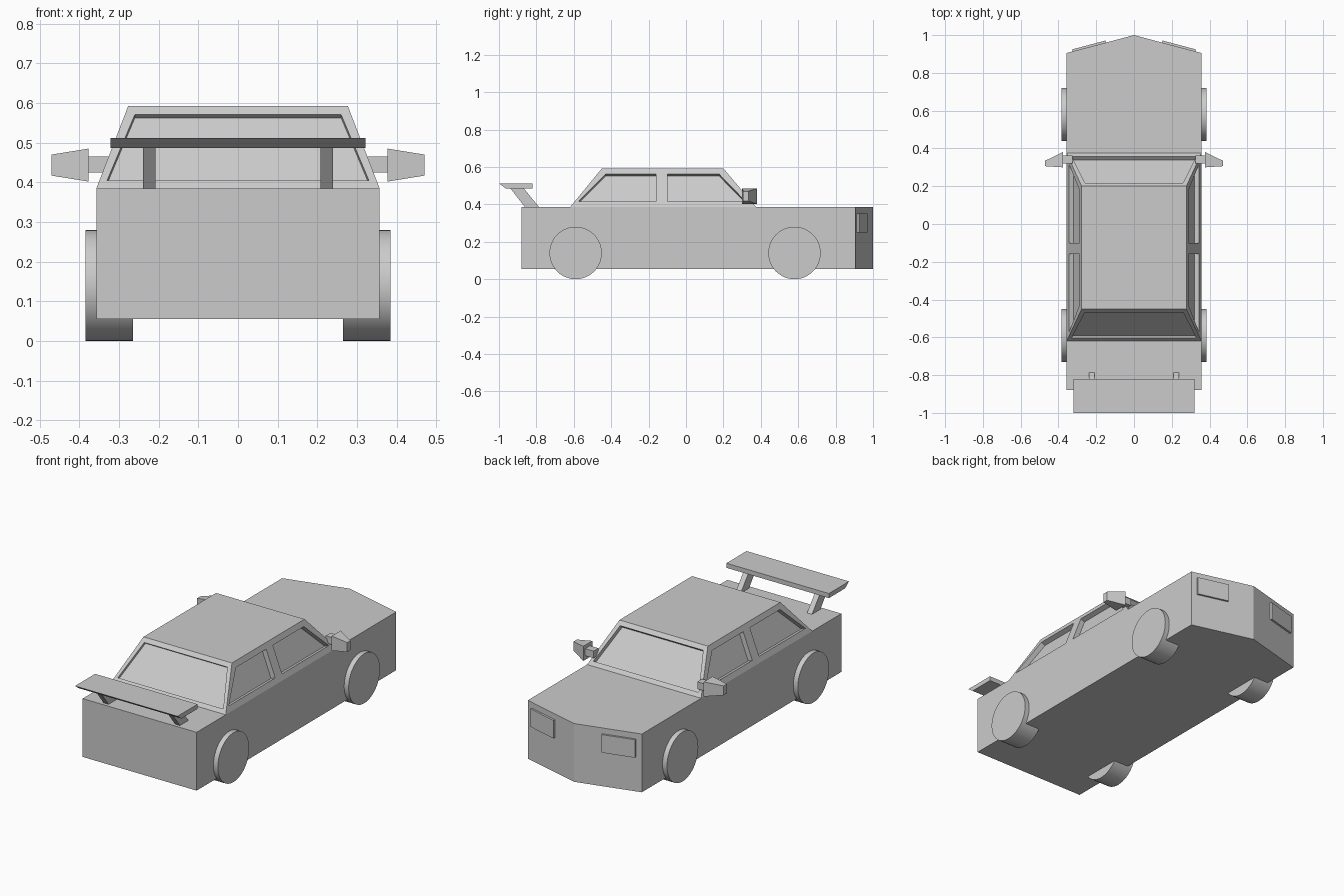
import bpy, bmesh, math
from mathutils import Vector

if "Cube" in bpy.data.objects:
    bpy.data.objects.remove(bpy.data.objects["Cube"])


def loft(name, ring_a, ring_b):
    """Solid between two matching rings of points."""
    n = len(ring_a)
    bm = bmesh.new()
    a = [bm.verts.new(p) for p in ring_a]
    b = [bm.verts.new(p) for p in ring_b]
    bm.faces.new(a)
    bm.faces.new(b)
    for i in range(n):
        j = (i + 1) % n
        bm.faces.new((a[i], a[j], b[j], b[i]))
    bmesh.ops.recalc_face_normals(bm, faces=bm.faces)
    me = bpy.data.meshes.new(name)
    bm.to_mesh(me)
    bm.free()
    ob = bpy.data.objects.new(name, me)
    bpy.context.collection.objects.link(ob)
    return ob


def rect(w, y0, y1, z):
    return [(-w, y0, z), (w, y0, z), (w, y1, z), (-w, y1, z)]


def side_prism(name, profile, x0, x1):
    """Extrude a (y, z) profile across x."""
    return loft(name, [(x0, y, z) for y, z in profile],
                [(x1, y, z) for y, z in profile])


def recess(target, ring, normal, depth):
    """Sink a window outline into the target along its face normal."""
    n = Vector(normal).normalized()
    cutter = loft("window_cutter", [Vector(p) - n * depth for p in ring],
                  [Vector(p) + n * 0.03 for p in ring])
    cutter.hide_render = True
    mod = target.modifiers.new("window", 'BOOLEAN')
    mod.operation = 'DIFFERENCE'
    mod.solver = 'EXACT'
    mod.object = cutter
    bpy.context.view_layer.objects.active = target
    bpy.ops.object.modifier_apply(modifier=mod.name)
    bpy.data.objects.remove(cutter)


# Body with pointed nose
W, LOW, DECK, ROOF = 0.357, 0.055, 0.385, 0.592
outline = [(-W, -0.88), (W, -0.88), (W, 0.905), (0, 1.0), (-W, 0.905)]
loft("body", [(x, y, LOW) for x, y in outline], [(x, y, DECK) for x, y in outline])

# Cabin with sunken windows
H = ROOF - DECK
cabin = loft("cabin", rect(W, -0.62, 0.375, DECK), rect(0.277, -0.45, 0.20, ROOF))
for y_low, y_high, depth in ((0.375, 0.20, 0.025), (-0.62, -0.45, 0.014)):
    ring = [(x, y_low + (y_high - y_low) * (z - DECK) / H, z)
            for x, z in ((-0.33, 0.405), (0.33, 0.405), (0.26, 0.571), (-0.26, 0.571))]
    recess(cabin, ring, (0, math.copysign(H, y_low), abs(y_high - y_low)), depth)
side_windows = ([(-0.575, 0.415), (-0.43, 0.562), (-0.16, 0.562), (-0.16, 0.415)],
                [(-0.10, 0.415), (-0.10, 0.562), (0.177, 0.562), (0.32, 0.415)])
for s in (-1, 1):
    for win in side_windows:
        ring = [(s * (W - 0.08 * (z - DECK) / H), y, z) for y, z in win]
        recess(cabin, ring, (s * H, 0, 0.08), 0.028)

# Wing plate
side_prism("spoiler_wing", [(-1.0, 0.512), (-0.82, 0.512), (-0.82, 0.486), (-0.965, 0.486)],
           -0.321, 0.321)

for s, tag in ((-1, "left"), (1, "right")):
    # Wing struts
    side_prism("spoiler_strut_" + tag,
               [(-0.94, 0.487), (-0.868, 0.487), (-0.785, 0.384), (-0.86, 0.384)],
               s * 0.208, s * 0.239)
    # Wheels
    for y, end in ((-0.59, "front"), (0.58, "back")):
        bpy.ops.mesh.primitive_cylinder_add(vertices=48, radius=0.14, depth=0.12,
                                            location=(s * 0.325, y, 0.14),
                                            rotation=(0, math.pi / 2, 0))
        bpy.context.object.name = f"wheel_{end}_{tag}"
        bpy.ops.object.shade_smooth_by_angle()
    # Mirror arm and tapered mirror housing
    side_prism("mirror_arm_" + tag,
               [(0.32, 0.425), (0.363, 0.425), (0.363, 0.465), (0.32, 0.465)],
               s * 0.325, s * 0.38)
    loft("mirror_" + tag,
         [(s * 0.377, y, z) for y, z in ((0.30, 0.402), (0.38, 0.402), (0.38, 0.485), (0.30, 0.485))],
         [(s * 0.47, y, z) for y, z in ((0.306, 0.417), (0.335, 0.417), (0.335, 0.47), (0.306, 0.47))])
    # Headlight plate on the slanted nose
    out = Vector((s * 0.095, W, 0)).normalized()
    lamp = [Vector((s * x, 1.0 - 0.095 * x / W, z))
            for x, z in ((0.148, 0.25), (0.325, 0.25), (0.325, 0.352), (0.148, 0.352))]
    loft("headlight_" + tag, [p - out * 0.01 for p in lamp], [p + out * 0.011 for p in lamp])
